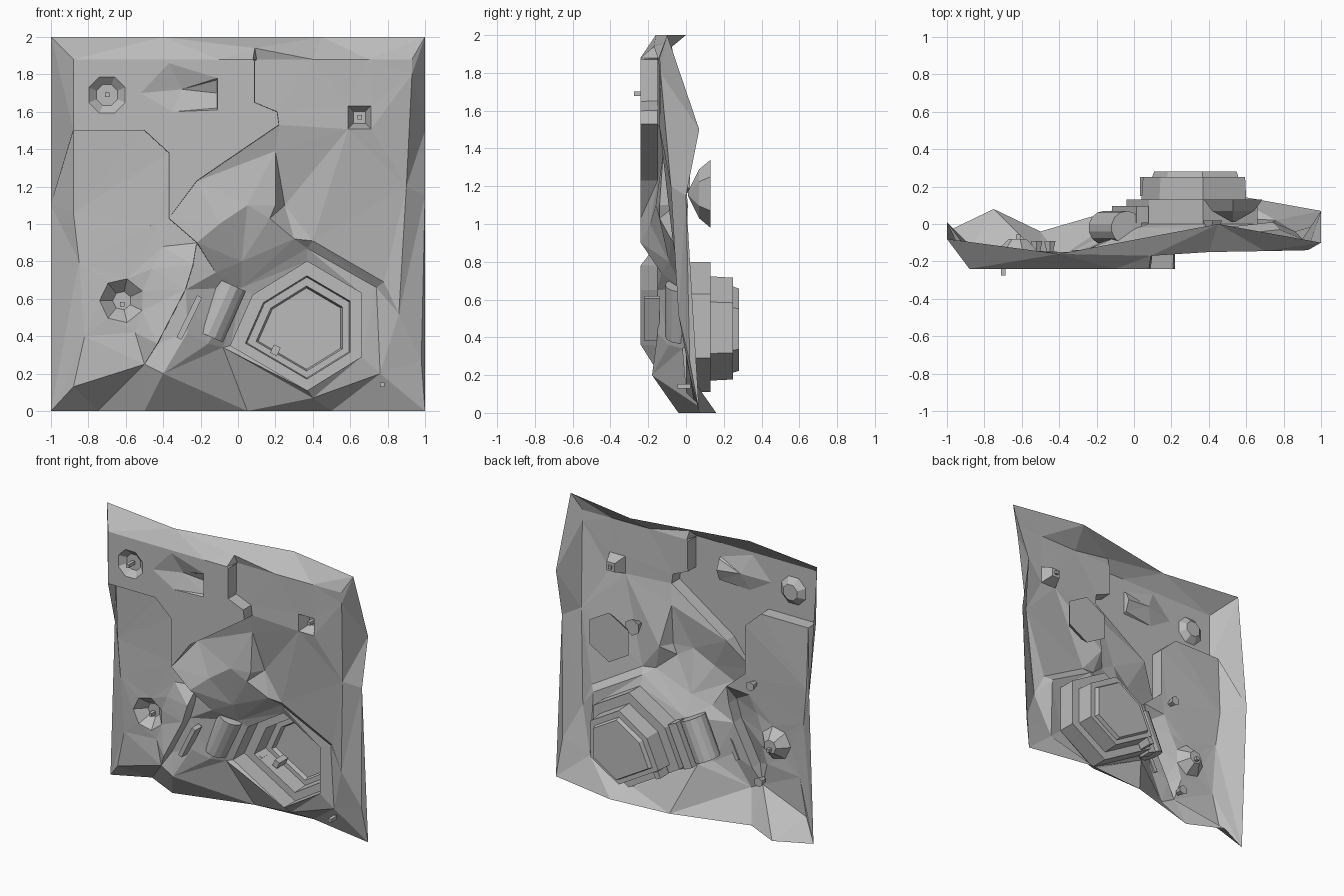
import bpy, bmesh, math
from mathutils import Vector, Matrix
from mathutils.geometry import delaunay_2d_cdt

cube = bpy.data.objects.get("Cube")
if cube:
    bpy.data.objects.remove(cube, do_unlink=True)

stone = bpy.data.materials.new("plain_grey")
stone.use_nodes = True
grey = (0.5, 0.5, 0.5, 1)
stone.diffuse_color = grey
stone.node_tree.nodes["Principled BSDF"].inputs["Base Color"].default_value = grey


def finish(name, bm):
    mesh = bpy.data.meshes.new(name)
    bm.to_mesh(mesh)
    bm.free()
    mesh.materials.append(stone)
    obj = bpy.data.objects.new(name, mesh)
    bpy.context.collection.objects.link(obj)
    return obj


# Terrain builder: spots hold (x, z), depths hold y, links are forced creases
spots, depths, links = [], [], []


def chain(points, closed=False):
    start = len(spots)
    for x, z, y in points:
        spots.append(Vector((x, z)))
        depths.append(y)
    total = len(points)
    for i in range(total if closed else total - 1):
        links.append((start + i, start + (i + 1) % total))


def scatter(points):
    for point in points:
        chain([point])


def cliff(path, high, low, gap=0.001):
    """Steep wall along a path, with its high ground on the left-hand side."""
    path = [Vector(p) for p in path]
    upper, lower = [], []
    for i, p in enumerate(path):
        along = (path[min(i + 1, len(path) - 1)] - path[max(i - 1, 0)]).normalized()
        side = Vector((-along.y, along.x)) * gap
        upper.append((*(p + side), high))
        lower.append((*(p - side), low))
    chain(upper)
    chain(lower)


def ring(x, z, radius, y, sides):
    turn = math.pi / sides
    chain([(x + radius * math.cos(turn * (2 * i + 1)),
            z + radius * math.sin(turn * (2 * i + 1)), y) for i in range(sides)], True)


# Outer border, clockwise from the upper left corner
chain([(-1, 2, -.08), (-.4, 2, -.16), (.45, 2, 0), (1, 2, -.1),
       (1, 1.5, .07), (1, 1.15, 0), (1, 0, .07),
       (.5, 0, .16), (.05, 0, .12), (-.5, 0, -.04), (-.75, 0, .08), (-1, 0, -.04),
       (-1, 1.1, .01)], True)

# Raised ground, sunken panel beside it and the bank along the road
cliff([(-.22, 1.23), (.22, 1.53), (.21, 1.6), (.09, 1.65), (.09, 1.87)], -.24, -.15)
cliff([(-.88, 1.5), (-.5, 1.5), (-.37, 1.38), (-.37, 1.03), (-.22, .9)], -.24, -.15)
cliff([(-.43, .36), (-.28, .65), (-.24, .78)], -.24, -.15)
chain([(-.42, 1.01, -.15), (-.88, 1.06, -.13)])

# Shoulders below the top edge
chain([(-.88, 1.88, -.24), (-.4, 1.88, -.24), (-.1, 1.88, -.24), (.08, 1.88, -.24)])
chain([(.1, 1.88, -.15), (.4, 1.88, -.15), (.7, 1.88, -.145), (.93, 1.88, -.14)])
scatter([(.09, 1.94, -.17)])

# Lower left land with the hill against the bank
scatter([(-.88, .13, -.13), (-.5, .25, -.17), (-.4, .2, -.18), (-.46, .76, -.16),
         (-.4, .88, -.155), (-.55, .42, -.15), (-.82, .4, -.14), (-.85, .8, -.14)])

# Right-hand land
chain([(.93, 1.8, -.135), (.9, 1.2, -.08), (.86, .52, -.04), (.98, .27, .02)])

# Road falling toward the arena
scatter([(-.1, 1, -.19), (.05, 1.1, -.16), (-.12, .74, -.13), (.02, .8, -.09),
         (-.27, .42, -.15), (-.16, .36, -.09)])

# Jagged cleft
chain([(.2, 1.39, -.12), (.2, 1.1, -.14), (.17, 1.03, -.14), (.3, .92, -.08)])
chain([(.2, 1.39, -.12), (.25, 1.1, -.05), (.4, .91, -.07), (.78, .69, -.03)])

# Level ground around the arena
chain([(.02, .66, -.02), (.37, .87, -.03), (.74, .66, .01), (.76, .2, .02), (.4, .07, .04),
       (-.08, .34, -.02)], True)

# Craters and pits
ring(-.7, 1.69, .105, -.24, 8)
ring(-.7, 1.69, .06, -.2, 8)
ring(.65, 1.57, .088, -.14, 4)
ring(.65, 1.57, .045, -.06, 4)
ring(-.62, .59, .12, -.15, 7)
ring(-.62, .59, .05, -.08, 7)

# Wedge-shaped notch
chain([(-.11, 1.78, -.24), (-.37, 1.86, -.24), (-.52, 1.7, -.24), (-.35, 1.6, -.24),
       (-.11, 1.61, -.24)], True)
chain([(-.113, 1.77, -.22), (-.113, 1.7, -.19), (-.113, 1.62, -.22)])
scatter([(-.3, 1.72, -.2)])

# Arena rim, left open in the terrain
rim = [(.37, .8), (.08, .62), (-.04, .35), (.37, .11), (.66, .29), (.66, .63)]
rim_start = len(spots)
chain([(x, z, 0) for x, z in rim], True)

flat, _, tris, sources, _, _ = delaunay_2d_cdt(spots, links, [], 0, 1e-5)
bm = bmesh.new()
verts = []
on_rim = set()
for i, p in enumerate(flat):
    if sources[i]:
        source = sources[i][0]
    else:
        source = min(range(len(spots)), key=lambda k: (spots[k] - p).length)
    if source >= rim_start:
        on_rim.add(i)
    verts.append(bm.verts.new((p.x, depths[source], p.y)))
for tri in tris:
    if not all(i in on_rim for i in tri):
        bm.faces.new([verts[i] for i in tri])
finish("terrain", bm)

# Stepped arena pit
bm = bmesh.new()
middle = Vector((.36, .415))
previous = None
for scale, y in [(1, 0), (1, .13), (.8, .13), (.78, .25), (.66, .25), (.63, .28)]:
    loop = []
    for corner in rim:
        p = middle + (Vector(corner) - middle) * scale
        loop.append(bm.verts.new((p.x, y, p.y)))
    if previous:
        for i in range(len(loop)):
            j = (i + 1) % len(loop)
            bm.faces.new((previous[i], previous[j], loop[j], loop[i]))
    previous = loop
bm.faces.new(previous)
bmesh.ops.recalc_face_normals(bm, faces=bm.faces)
finish("arena_pit", bm)


def box(name, centre, size, turn=0):
    bm = bmesh.new()
    bmesh.ops.create_cube(bm, size=1)
    bm.transform(Matrix.Translation(centre) @ Matrix.Rotation(math.radians(turn), 4, "Y")
                 @ Matrix.Diagonal((*size, 1)))
    return finish(name, bm)


def cone(name, centre, sides, base, tip, depth):
    bm = bmesh.new()
    bmesh.ops.create_cone(bm, cap_ends=True, segments=sides, radius1=base, radius2=tip, depth=depth)
    bm.transform(Matrix.Translation(centre) @ Matrix.Rotation(math.pi / 2, 4, "X"))
    return finish(name, bm)


# Marker posts
for name, spot in {"crater": (-.7, -.24, 1.69), "pit": (.65, -.08, 1.57),
                   "hollow": (-.62, -.09, .57), "corner": (.77, -.01, .14)}.items():
    box(name + "_post", spot, (.024, .07, .024))

# Blocks in the arena and low walls beside the road
for x in (.06, .2):
    box("arena_block", (x, .2, .325), (.04, .1, .05), 25)
box("road_wall", (-.26, -.18, .5), (.03, .08, .25), 26)
box("gate_wall", (-.02, .05, .5), (.07, .09, .32), 24)

# Rounded ramp beside the arena
bm = bmesh.new()
bmesh.ops.create_cone(bm, cap_ends=True, segments=14, radius1=.09, radius2=.09, depth=.3)
bm.transform(Matrix.Translation((-.1, -.02, .54)) @ Matrix.Rotation(math.radians(24), 4, "Y"))
finish("rounded_ramp", bm)

# Crystals hanging behind the land
cone("large_crystal_base", (.53, .1, 1.16), 6, .18, .13, .06)
cone("large_crystal_tip", (.53, .04, 1.16), 6, .13, .01, .06)
cone("small_crystal", (.42, -.02, 1.22), 6, .06, .02, .08)
for x, z in ((-.45, .98), (-.52, .3)):
    cone("rear_rock", (x, -.12, z), 6, .035, .02, .06)
